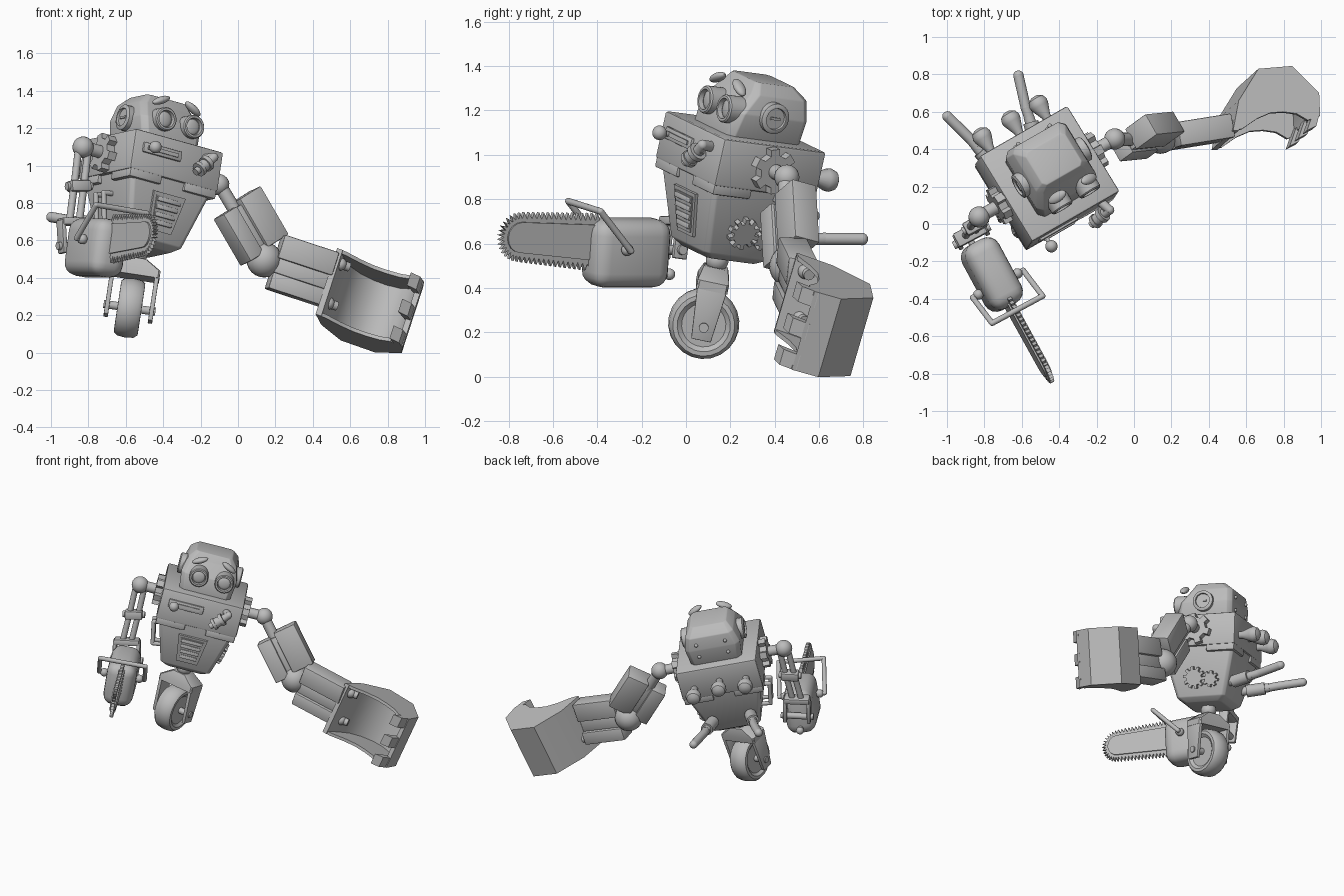
import bpy, bmesh, math
from math import cos, sin, pi, radians
from mathutils import Vector as V, Matrix

if "Cube" in bpy.data.objects:
    bpy.data.objects.remove(bpy.data.objects["Cube"])

grey = bpy.data.materials.new("bare grey metal")
grey.diffuse_color = (0.5, 0.5, 0.5, 1)
grey.use_nodes = True
grey.node_tree.nodes["Principled BSDF"].inputs["Base Color"].default_value = grey.diffuse_color


def frame(o, x, z):
    """Placement matrix from an origin, an x axis and a rough z axis."""
    x, z = V(x).normalized(), V(z)
    z = (z - x * z.dot(x)).normalized()
    m = Matrix((x, z.cross(x), z)).transposed().to_4x4()
    m.translation = V(o)
    return m


def finish(name, bm, M, bevel=0, seg=2, angle=35):
    bmesh.ops.recalc_face_normals(bm, faces=bm.faces)
    if bevel:
        bmesh.ops.bevel(bm, geom=list(bm.edges), offset=bevel, segments=seg,
                        profile=0.5, affect='EDGES', clamp_overlap=True)
    me = bpy.data.meshes.new(name)
    bm.to_mesh(me)
    bm.free()
    me.materials.append(grey)
    for p in me.polygons:
        p.use_smooth = True
    me.set_sharp_from_angle(angle=radians(angle))
    ob = bpy.data.objects.new(name, me)
    ob.matrix_world = M
    bpy.context.collection.objects.link(ob)


def loft(name, M, rings, bevel=0, seg=2, bm=None):
    own = bm is None
    bm = bm or bmesh.new()
    vs = [[bm.verts.new(p) for p in r] for r in rings]
    n = len(vs[0])
    for a, b in zip(vs, vs[1:]):
        for i in range(n):
            bm.faces.new((a[i], a[(i + 1) % n], b[(i + 1) % n], b[i]))
    bm.faces.new(vs[0][::-1])
    bm.faces.new(vs[-1])
    if own:
        finish(name, bm, M, bevel, seg)


def prism(name, M, pts, vec, bevel=0):
    loft(name, M, [[V(p) for p in pts], [V(p) + V(vec) for p in pts]], bevel)


def box(name, M, c, s, bevel=0.008, seg=2):
    x, y, z = (k / 2 for k in s)
    q = [(-x, -y), (x, -y), (x, y), (-x, y)]
    loft(name, M, [[V(c) + V((a, b, h)) for a, b in q] for h in (-z, z)], bevel, seg)


def lathe(name, M, p, axis, prof, seg=24, bm=None):
    """Turned part: prof is (radius, height along axis)."""
    q = V(axis).to_track_quat('Z', 'Y')
    loft(name, M, [[V(p) + q @ V((r * cos(2 * pi * i / seg), r * sin(2 * pi * i / seg), h))
                    for i in range(seg)] for r, h in prof], bm=bm)


def rod(name, M, p, q, r, bm=None):
    d = V(q) - V(p)
    lathe(name, M, p, d, [(r, 0), (r, d.length)], 16, bm)


def ball(name, M, c, r, scale=(1, 1, 1), rot=0, bm=None):
    own = bm is None
    bm = bm or bmesh.new()
    m = Matrix.Translation(c) @ Matrix.Rotation(rot, 4, 'Y') @ Matrix.Diagonal((*scale, 1))
    bmesh.ops.create_uvsphere(bm, u_segments=20, v_segments=12, radius=r, matrix=m)
    if own:
        finish(name, bm, M)


def tube(name, M, pts, r):
    bm = bmesh.new()
    for a, b in zip(pts, pts[1:]):
        rod(name, M, a, b, r, bm)
    for p in pts:
        ball(name, M, p, r, bm=bm)
    finish(name, bm, M)


def gear(name, M, c, axis, r, n, thick):
    q = V(axis).to_track_quat('Z', 'Y')
    pts = []
    for i in range(n):
        for f, k in ((0, .72), (.45, .72), (.52, 1), (.93, 1)):
            t = 2 * pi * (i + f) / n
            pts.append(V(c) + q @ V((r * k * cos(t), r * k * sin(t), 0)))
    prism(name, M, pts, V(axis).normalized() * thick)


def rect(w, d0, d1, z, ch):
    """Rectangle ring with cut corners."""
    return [(-w + ch, d0, z), (w - ch, d0, z), (w, d0 + ch, z), (w, d1 - ch, z),
            (w - ch, d1, z), (-w + ch, d1, z), (-w, d1 - ch, z), (-w, d0 + ch, z)]


W = Matrix.Identity(4)
B = frame((-.45, .27, 1.105), (.844, .485, -.233), (.143, .215, .965))   # leaning body

# torso
box("chest", B, (0, 0, -.11), (.556, .54, .22), .012)
loft("belly", B, [rect(h, -h, h, z, .02) for z, h in
                  ((-.575, .13), (-.545, .172), (-.2, .262))], .006)
for sx in (-1, 1):
    for sy in (-1, 1):
        box("chest_skirt", B, (sx * .172, sy * .166, -.23), (.2, .2, .06), .008)

# head with rivets
loft("head", B, [rect(.175, -.19, .2, -.01, .03), rect(.19, -.17, .205, .11, .03),
                 rect(.165, -.10, .195, .2, .03), rect(.125, -.075, .13, .25, .02)], .005)
for x in (-.1, .1):
    for z in (.06, .15):
        ball("head_rivet", B, (x, .205, z), .012)
for s in (-1, 1):
    # gauges, eyes and brows
    ear = [(.07, 0), (.07, .045), (.058, .052), (.05, .052), (.048, .04)]
    lathe("ear_gauge", B, (s * .165, .01, .11), (s, 0, 0), ear)
    box("gauge_needle", B, (s * .207, .01, .11), (.01, .05, .012), 0)
    ex = .022 + s * .088
    lathe("eye", B, (ex, -.09, .11), (0, -1, 0),
          [(.05, 0), (.058, .03), (.064, .035), (.064, .115), (.058, .122), (.047, .122), (.044, .1)])
    ball("eye_lens", B, (ex, -.188, .11), .042, (1, .3, 1))
    ball("brow", B, (.015 + s * .1, -.155, .215), .056, (1, .5, .36), s * radians(28))
    # shoulders
    gear("shoulder_gear", B, (s * .275, 0, -.11), (s, 0, 0), .105, 6, .05)
    rod("shoulder_shaft", B, (s * .27, 0, -.11), (s * .43, 0, -.11), .035)
    ball("shoulder_ball", B, (s * .43, 0, -.11), .057)
    # exhausts
    rod("muffler", B, (s * .12, .15, -.45), (s * .165, .37, -.42), .03)
    rod("muffler_drum", B, (s * .13, .22, -.445), (s * .16, .34, -.425), .042)
    tube("exhaust_pipe", B, [(s * .16, .34, -.425), (s * .175, .42, -.41), (s * .225, .585, -.38)], .028)

# back lamps
for x, z in ((-.18, -.13), (0, -.115), (.18, -.14)):
    lathe("back_lamp", B, (x, .255, z), (0, 1, 0),
          [(.022, 0), (.026, .04), (.05, .1), (.053, .12), (.044, .145), (.02, .16)], 20)

# chest slider and tap
box("slider_plate", B, (-.1, -.273, -.088), (.24, .02, .055), .006)
box("slider_slot", B, (-.1, -.284, -.088), (.19, .012, .02), 0)
rod("slider_stem", B, (-.18, -.27, -.088), (-.18, -.33, -.088), .012)
ball("slider_knob", B, (-.18, -.334, -.088), .033)
tube("tap_elbow", B, [(.17, -.26, -.06), (.19, -.325, -.055), (.165, -.325, -.085)], .024)
lathe("tap_nozzle", B, (.175, -.32, -.075), (-.7, -.1, -.7),
      [(.026, 0), (.026, .02), (.043, .02), (.043, .045), (.034, .045), (.034, .08),
       (.04, .08), (.04, .1), (.02, .1), (.02, .125)], 20)

# belly vent
face = lambda z: -(.262 - (-.2 - z) * .261)
nrm = V((0, -.97, -.25))
for name, w0, w1, z0, z1, t in (("vent_frame", .1, .072, -.295, -.495, .014),
                                ("vent_panel", .08, .058, -.312, -.478, .02)):
    prism(name, B, [(-w0, face(z0), z0), (w0, face(z0), z0), (w1, face(z1), z1), (-w1, face(z1), z1)], nrm * t)
for i in range(4):
    z, w = -.335 - i * .04, .072 - i * .005
    box("vent_slat", B, (0, face(z) - .02, z), (2 * w, .016, .024), .003)

# belly gears and side grip
gear("belly_gear", B, (.195, -.03, -.42), (.97, 0, -.25), .075, 10, .04)
gear("belly_gear_small", B, (.195, .085, -.435), (.97, 0, -.25), .055, 8, .035)
tube("side_grip", B, [(-.22, -.03, -.32), (-.28, -.03, -.33), (-.25, -.03, -.48), (-.18, -.03, -.47)], .014)
tube("side_grip", B, [(-.22, .05, -.32), (-.28, .05, -.33), (-.25, .05, -.48), (-.18, .05, -.47)], .014)

# wheel and fork
K = frame((-.58, .08, .24), (.985, 0, -.15), (.15, .21, .97))
ball("hip_ball", B, (0, 0, -.6), .052)
lathe("wheel", K, (-.07, 0, 0), (1, 0, 0),
      [(.1, .02), (.12, .005), (.14, .006), (.156, .025), (.161, .07),
       (.156, .115), (.14, .134), (.12, .135), (.1, .12)], 22)
rod("axle", K, (-.14, 0, 0), (.14, 0, 0), .022)
for s in (-1, 1):
    x = s * .12 - .012
    prism("fork_leg", K, [(x, -.045, -.06), (x, .045, -.06), (x, .07, .2), (x, -.07, .2)], (.024, 0, 0), .004)
loft("fork_crown", K, [rect(.135, -.072, .072, .17, .01), rect(.135, -.072, .072, .21, .01),
                       rect(.055, -.055, .055, .265, .01)])

# scoop arm: upper part, elbow, forearm
U = frame((.06, .46, .67), (.5, .05, -.86), (.67, .53, .57))
F = frame((.342, .49, .438), (.94, .15, -.31), (.29, .1, .95))
tube("upper_arm_rod", W, [(-.1, .45, .9), (.02, .455, .7), (.14, .47, .5)], .036)
box("upper_arm_outer", U, (-.01, 0, .078), (.3, .13, .155))
box("upper_arm_core", U, (0, 0, -.02), (.26, .09, .08))
box("upper_arm_inner", U, (.01, 0, -.085), (.29, .12, .1))
ball("elbow_ball", W, (.14, .47, .497), .095)
box("forearm_top", F, (0, 0, .085), (.31, .13, .13))
box("forearm_core", F, (0, 0, -.015), (.3, .095, .09))
box("forearm_bottom", F, (0, 0, -.105), (.31, .13, .09))
for z in (.1, -.12):
    rod("wrist_pin", F, (.1, 0, z), (.24, .02, z), .025)
    ball("wrist_ball", F, (.19, .01, z), .034)

# scoop: bent shell, two cheeks and teeth, all swept along one leaning axis
b = V((.3, .27, .92)).normalized()
lift = lambda x, y: V((x, y, .53 - ((x - .6) * .3 + (y - .52) * .27) / .92))
outer = [(.53, .50), (.56, .66), (.665, .83), (.845, .845), (.99, .70), (.995, .58)]
inner = [(.965, .585), (.96, .68), (.92, .745), (.87, .79), (.80, .81), (.73, .80),
         (.66, .755), (.61, .69), (.58, .6), (.56, .5)]
mouth = [(.93, .555), (.87, .59), (.80, .60), (.73, .595), (.66, .565), (.58, .51)]
prism("scoop_shell", W, [lift(*p) for p in outer + inner], b * -.385)
for d in (0, -.365):
    prism("scoop_cheek", W, [lift(*p) + b * d for p in outer + mouth], b * -.02)
for d in (0, -.155, -.31):
    prism("scoop_tooth", W, [lift(*p) + b * d for p in
                             ((.995, .6), (.96, .6), (.925, .5), (.975, .525))], b * -.075)

# saw arm
S, E, H = V((-.825, .04, 1.1)), V((-.85, -.005, .89)), V((-.875, -.05, .70))
for o in (V((.026, .014, 0)), V((-.026, -.014, 0))):
    rod("saw_arm_rod", W, S + o, E + o, .02)
    rod("saw_forearm_rod", W, E + o, H + o, .02)
A = frame(E, (.88, .47, 0), (.12, .2, .97))
box("saw_elbow", A, (0, 0, 0), (.12, .075, .06), .012)
rod("saw_elbow_pin", A, (-.075, 0, 0), (.075, 0, 0), .022)
A = frame(H, (.88, .47, 0), (.12, .2, .97))
box("wrist_bracket", A, (0, 0, 0), (.17, .08, .04), .008)
for s in (-1, 1):
    box("wrist_fork", A, (s * .08, 0, -.08), (.025, .07, .18), .006)
rod("wrist_cross_pin", A, (-.11, 0, -.13), (.11, 0, -.13), .022)

# chainsaw
C = frame((-.76, -.27, .56), (.474, -.88, 0), (.13, .07, .98))
box("saw_body", C, (0, 0, 0), (.39, .2, .31), .07, 4)
rod("saw_rear_peg", C, (-.15, 0, -.1), (-.23, 0, -.1), .018)
ball("saw_rear_knob", C, (-.23, 0, -.1), .026)
tube("saw_handle", C, [(.06, -.1, .03), (.06, -.155, .03), (.23, -.155, .21),
                       (.23, .155, .21), (.06, .155, .03), (.06, .1, .03)], .015)
for s in (-1, 1):
    ball("handle_hub", C, (.06, s * .12, .03), .028)


def blade(k):
    """Blade outline: straight top, round nose, straight bottom."""
    top = [(.15 + .4 * i / 8, .045 + .025 * i / 8 + k * (.1 - .015 * i / 8)) for i in range(9)]
    nose = [(.55 + k * .085 * sin(t), .07 + k * .085 * cos(t)) for t in [pi * i / 8 for i in range(1, 8)]]
    bot = [(.15 + .4 * i / 8, .045 + .025 * i / 8 - k * (.1 - .015 * i / 8)) for i in range(8, -1, -1)]
    return top + nose + bot


prism("saw_bar", C, [(x, -.02, z) for x, z in blade(.82)], (0, .04, 0))
base, tips = blade(1), blade(1.34)
chain = []
for i in range(len(base)):
    chain.append((base[i][0], -.011, base[i][1]))
    if i < len(base) - 1:
        for f, src in ((.3, tips), (.5, base), (.8, tips)):
            chain.append((src[i][0] * (1 - f) + src[i + 1][0] * f, -.011,
                          src[i][1] * (1 - f) + src[i + 1][1] * f))
prism("saw_chain", C, chain, (0, .022, 0))
